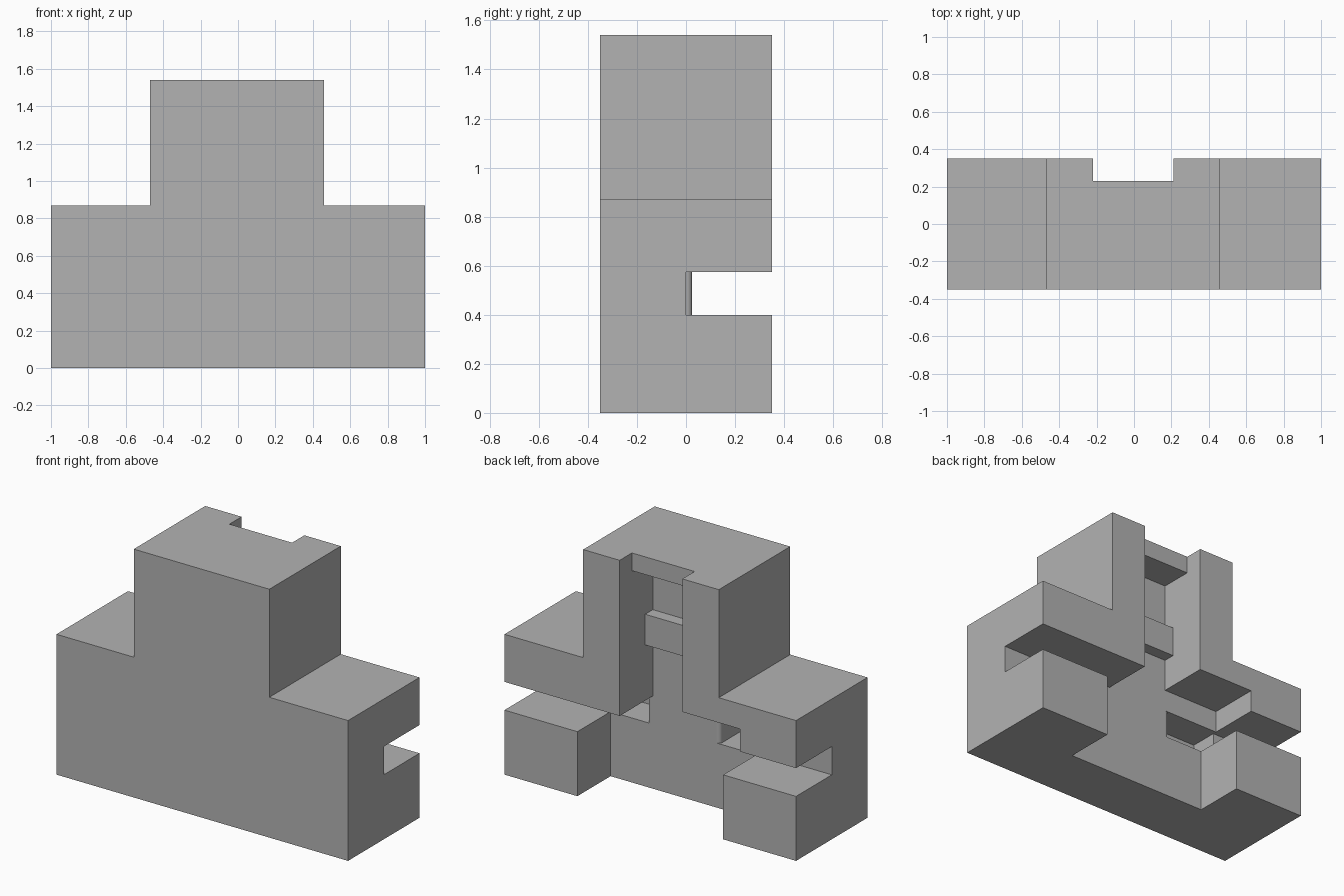
import bpy, bmesh
from math import sin, cos, pi

old = bpy.data.objects.get("Cube")
if old:
    bpy.data.objects.remove(old, do_unlink=True)

grey = bpy.data.materials.new("plain grey")
grey.use_nodes = True
colour = (0.45, 0.45, 0.45, 1)
grey.diffuse_color = colour
grey.node_tree.nodes["Principled BSDF"].inputs["Base Color"].default_value = colour


def prism(name, profile, axis, start, end):
    """Extrude a 2D profile along an axis; the profile uses the other two axes in order."""
    def place(p, t):
        co = list(p)
        co.insert("xyz".index(axis), t)
        return co
    bm = bmesh.new()
    face = bm.faces.new([bm.verts.new(place(p, start)) for p in profile])
    grown = bmesh.ops.extrude_face_region(bm, geom=[face])["geom"]
    for v in grown:
        if isinstance(v, bmesh.types.BMVert):
            v.co["xyz".index(axis)] = end
    bmesh.ops.recalc_face_normals(bm, faces=bm.faces)
    mesh = bpy.data.meshes.new(name)
    bm.to_mesh(mesh)
    bm.free()
    mesh.materials.append(grey)
    obj = bpy.data.objects.new(name, mesh)
    bpy.context.collection.objects.link(obj)
    return obj


def box_profile(a0, a1, b0, b1):
    return [(a0, b0), (a1, b0), (a1, b1), (a0, b1)]


def cut(target, cutter):
    """Subtract a cutter for good and remove it."""
    cutter.hide_render = True
    mod = target.modifiers.new("cut", 'BOOLEAN')
    mod.operation, mod.solver, mod.object = 'DIFFERENCE', 'EXACT', cutter
    bpy.ops.object.select_all(action='DESELECT')
    bpy.context.view_layer.objects.active = target
    target.select_set(True)
    bpy.ops.object.modifier_apply(modifier=mod.name)
    bpy.data.objects.remove(cutter, do_unlink=True)


WALL = 0.025                 # depth plane of the recessed rear wall
OUT = 0.5                    # beyond the rear face
SLOT_LOW, SLOT_HIGH = 0.4, 0.575

# Stepped body
body = prism("stepped_body", [(-1, 0), (1, 0), (1, 0.87), (0.46, 0.87), (0.46, 1.54),
                              (-0.47, 1.54), (-0.47, 0.87), (-1, 0.87)], 'y', -0.35, 0.35)

# Lower recess between the two feet
cut(body, prism("foot_recess", box_profile(-0.5, 0.5, WALL, OUT), 'z', -0.1, SLOT_LOW + 0.05))

# Horizontal slot with a rounded centre post and a deep pocket on each side
arc = [(0.225 + WALL * sin(a), WALL * cos(a)) for a in (i * pi / 16 for i in range(9))]
half = arc + [(0.25, -0.18), (0.615, -0.18), (0.615, 0), (1.1, 0), (1.1, OUT)]
slot = [(-x, y) for x, y in reversed(half)] + half
cut(body, prism("cross_slot", slot, 'z', SLOT_LOW, SLOT_HIGH))

# Upright channel that leaves a crossbar and a top bridge standing
channel = [(OUT, 0.5), (WALL, 0.5), (WALL, 0.92), (0.1, 0.92), (0.1, 1.11), (WALL, 1.11),
           (WALL, 1.43), (0.23, 1.43), (0.23, 1.6), (OUT, 1.6)]
cut(body, prism("upright_channel", channel, 'x', -0.22, 0.21))

# Notch under the right arm
cut(body, prism("arm_notch", box_profile(-0.615, -0.2, WALL, OUT), 'z', 0.5, 0.715))
